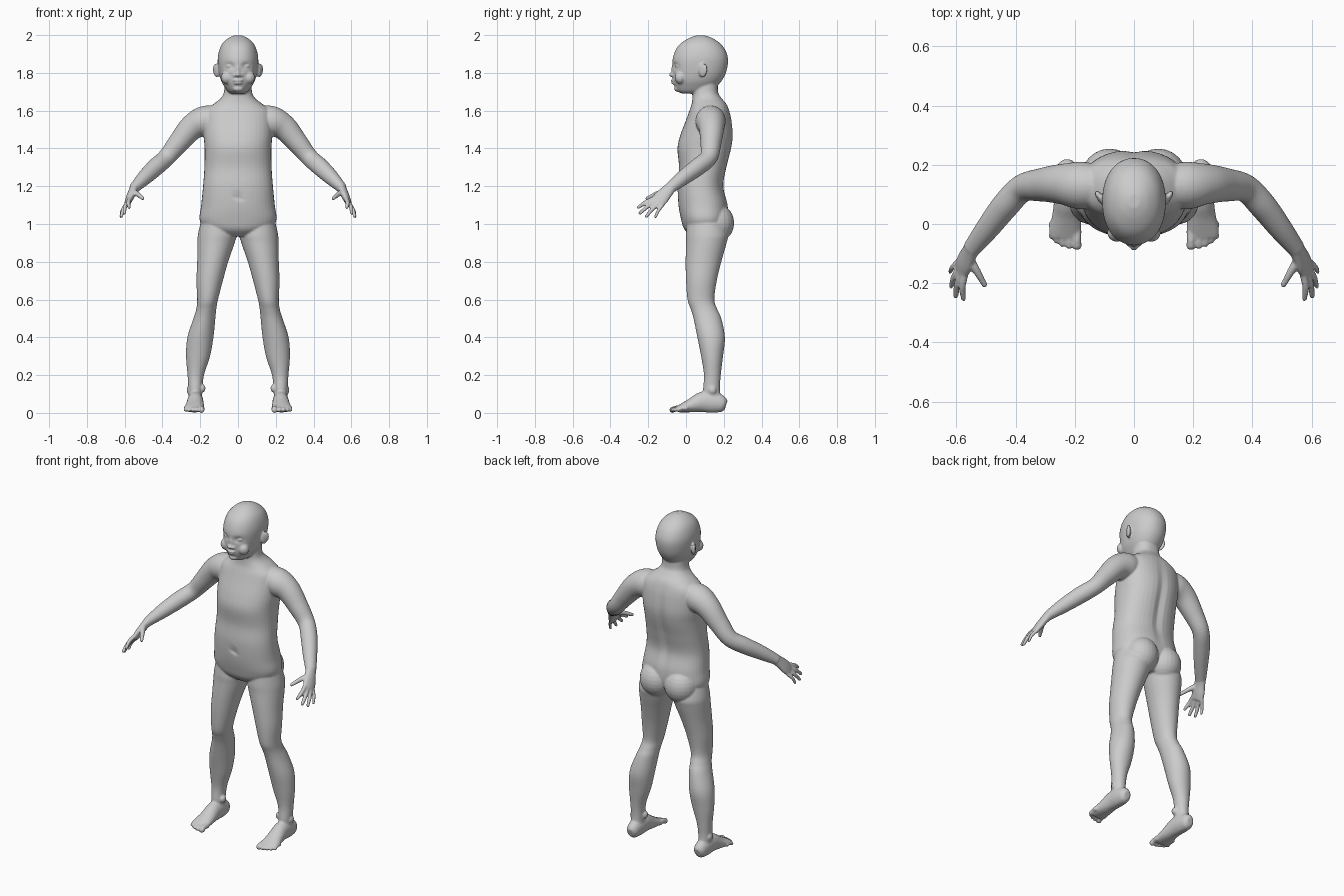
import bpy, bmesh, math
from mathutils import Vector, Matrix

bm = bmesh.new()
SEG = 40


def spline(rows, n):
    """Catmull-Rom interpolation of rows of numbers."""
    out = []
    for i in range(len(rows) - 1):
        p = [rows[max(i - 1, 0)], rows[i], rows[i + 1], rows[min(i + 2, len(rows) - 1)]]
        for k in range(n):
            t = k / n
            out.append([0.5 * (2 * b + (c - a) * t + (2 * a - 5 * b + 4 * c - d) * t * t
                               + (3 * b - a - 3 * c + d) * t ** 3) for a, b, c, d in zip(*p)])
    return out + [list(rows[-1])]


def skin(rings, mirror=False):
    """Closed surface through rings of points, optionally on both sides."""
    for s in ((1, -1) if mirror else (1,)):
        vs = [[bm.verts.new((s * p[0], p[1], max(p[2], 0.003))) for p in r] for r in rings]
        faces = [bm.faces.new(vs[0]), bm.faces.new(vs[-1][::-1])]
        for a, b in zip(vs, vs[1:]):
            for i in range(len(a)):
                j = (i + 1) % len(a)
                faces.append(bm.faces.new((a[j], a[i], b[i], b[j])))
        bmesh.ops.recalc_face_normals(bm, faces=faces)


def oval(n, power=2.0):
    for i in range(n):
        a = 2 * math.pi * i / n
        c, s = math.cos(a), math.sin(a)
        yield (math.copysign(abs(c) ** (2 / power), c), math.copysign(abs(s) ** (2 / power), s))


def column(rows, n=5, power=2.0):
    """Level rings from rows of z, x min, x max, y front, y back."""
    return [[Vector(((x0 + x1) / 2 + (x1 - x0) / 2 * c, (y0 + y1) / 2 + (y1 - y0) / 2 * s, z))
             for c, s in oval(SEG, power)] for z, x0, x1, y0, y1 in spline(rows, n)]


def ball(loc, size, mirror=False, tilt=0):
    for s in ((1, -1) if mirror else (1,)):
        m = (Matrix.Translation((s * loc[0], loc[1], loc[2])) @ Matrix.Rotation(s * tilt, 4, 'Z')
             @ Matrix.Diagonal((*size, 1)))
        bmesh.ops.create_uvsphere(bm, u_segments=24, v_segments=14, radius=1, matrix=m)


def tube(rows, wide, n=4, seg=20, tip=False):
    """Limb on both sides from rows of x, y, z, wide radius, thin radius."""
    pts = spline(rows, n)
    rings = []
    for i, p in enumerate(pts):
        t = (Vector(pts[min(i + 1, len(pts) - 1)][:3]) - Vector(pts[max(i - 1, 0)][:3])).normalized()
        u = Vector(wide)
        u = (u - t * u.dot(t)).normalized()
        v = t.cross(u)
        rings.append([Vector(p[:3]) + u * c * p[3] + v * s * p[4] for c, s in oval(seg)])
    skin(rings, True)
    if tip:
        r = rows[-1]
        ball(r[:3], (r[3], r[3], r[4]), True)


# torso and neck
torso = [(0.935, .09, .03, .17), (0.97, .165, -.008, .20), (1.02, .203, -.025, .222),
         (1.1, .195, -.04, .222), (1.2, .185, -.045, .2), (1.3, .178, -.037, .217),
         (1.4, .177, -.045, .242), (1.47, .182, -.03, .25), (1.55, .182, 0, .242),
         (1.6, .172, .018, .23), (1.635, .13, .03, .215), (1.665, .092, .034, .19),
         (1.7, .074, .035, .17), (1.78, .07, .04, .17)]
rings = column([(z, -w, w, a, b) for z, w, a, b in torso], power=2.3)
for r in rings:
    for p in r:
        # spine groove and navel
        if p.y > 0.12:
            p.y -= 0.014 * math.exp(-(p.x / .025) ** 2) * math.exp(-((p.z - 1.33) / .2) ** 2)
        else:
            p.y += 0.010 * math.exp(-(p.x / .012) ** 2 - ((p.z - 1.145) / .014) ** 2)
skin(rings)
ball((.082, .155, 1.005), (.098, .1, .105), True)

# head
head = [(1.69, .035, -.02, .10), (1.703, .055, -.045, .135), (1.73, .074, -.06, .165),
        (1.76, .09, -.068, .19), (1.8, .101, -.070, .211), (1.85, .107, -.073, .222),
        (1.89, .106, -.067, .22), (1.93, .096, -.05, .203), (1.96, .079, -.024, .177),
        (1.985, .05, .018, .137), (1.998, .02, .055, .1)]
rings = column([(z, -w, w, a, b) for z, w, a, b in head], n=8, power=2.15)
for r in rings:
    for p in r:
        # eye sockets
        if p.y < 0.05:
            p.y += 0.015 * math.exp(-((abs(p.x) - .043) / .022) ** 2 - ((p.z - 1.836) / .016) ** 2)
skin(rings)
ball((.043, -.037, 1.835), (.021, .021, .013), True)       # eyes
ball((0, -.066, 1.815), (.012, .012, .032))                # nose bridge
ball((0, -.075, 1.79), (.014, .015, .012))                 # nose tip
ball((.016, -.066, 1.787), (.011, .012, .009), True)       # nostril wings
ball((0, -.066, 1.760), (.027, .015, .0065))               # upper lip
ball((0, -.064, 1.746), (.023, .015, .0065))               # lower lip
ball((0, -.045, 1.716), (.028, .018, .016))                # chin
ball((.058, -.03, 1.775), (.032, .03, .034), True)         # cheeks

# ears
ball((.114, .088, 1.812), (.011, .024, .036), True, -.45)
ball((.122, .098, 1.818), (.009, .016, .030), True, -.45)

# legs
legs = [(1.04, .03, .19, .01, .19), (.95, .008, .211, 0, .222), (.9, .018, .215, 0, .215),
        (.8, .052, .216, -.002, .187), (.7, .08, .22, 0, .163), (.6, .106, .216, .008, .15),
        (.55, .115, .221, .025, .165), (.5, .12, .236, .04, .187), (.4, .13, .268, .06, .206),
        (.3, .148, .275, .08, .196), (.2, .180, .267, .095, .184), (.12, .189, .263, .09, .18),
        (.05, .19, .262, .09, .19)]
skin(column(legs), True)

# feet and toes
tube([(.226, .212, .04, .018, .025), (.226, .195, .045, .034, .042), (.226, .15, .055, .041, .055),
      (.226, .09, .058, .043, .055), (.228, .03, .040, .048, .038), (.232, -.02, .026, .054, .024),
      (.233, -.045, .019, .052, .017)], (1, 0, 0), seg=28)
for x, y, r in ((.193, -.072, .0165), (.219, -.073, .012), (.241, -.067, .0115),
                (.261, -.056, .011), (.278, -.042, .010)):
    tube([(x, y + .05, .024, r, r), (x, y + .02, .024, r * .9, r * .9), (x, y, .016, r, r)],
         (1, 0, 0), seg=14, tip=True)
ball((.188, .125, .13), (.016, .02, .022), True)           # ankle bones
ball((.26, .14, .12), (.012, .02, .022), True)

# arms
tube([(.09, .13, 1.555, .065, .07), (.175, .13, 1.545, .08, .08), (.245, .135, 1.51, .068, .068),
      (.315, .132, 1.43, .056, .056), (.378, .12, 1.353, .047, .047), (.435, .062, 1.302, .046, .047),
      (.495, -.015, 1.245, .040, .040), (.55, -.085, 1.19, .031, .027)], (0, 1, 0), n=6, seg=32)

# palms
W = Vector((.345, .747, -.575))
K = Vector((.583, -.15, 1.115))
tube([(.545, -.078, 1.196, .030, .026), (.560, -.105, 1.168, .036, .022),
      (.573, -.132, 1.138, .042, .020), (.585, -.155, 1.110, .040, .015)], W, seg=24)

# fingers, index to little
tips = [(.576, -.252, 1.088), (.602, -.243, 1.058), (.617, -.210, 1.040), (.621, -.162, 1.037)]
for i, tip in enumerate(tips):
    a, b = K + W * (-.031 + .0207 * i), Vector(tip)
    r = (.0115, .0115, .011, .0095)[i]
    m = a.lerp(b, .5) + Vector((.006, -.002, .004))
    tube([(*a, r * 1.1, r * 1.1), (*m, r, r), (*b, r * .8, r * .8)], W, seg=14, tip=True)

# thumbs
tube([(.562, -.110, 1.170, .018, .018), (.535, -.153, 1.160, .014, .014),
      (.505, -.205, 1.136, .010, .010)], (0, 0, 1), seg=14, tip=True)

# fuse the parts into one smooth skin
me = bpy.data.meshes.new("body")
bm.to_mesh(me)
bm.free()
body = bpy.data.objects.new("body", me)
bpy.context.collection.objects.link(body)
fuse = body.modifiers.new("fuse", 'REMESH')
fuse.mode = 'VOXEL'
fuse.voxel_size = 0.0052
fuse.use_smooth_shade = True
soft = body.modifiers.new("soften", 'SMOOTH')
soft.factor = 0.5
soft.iterations = 4
